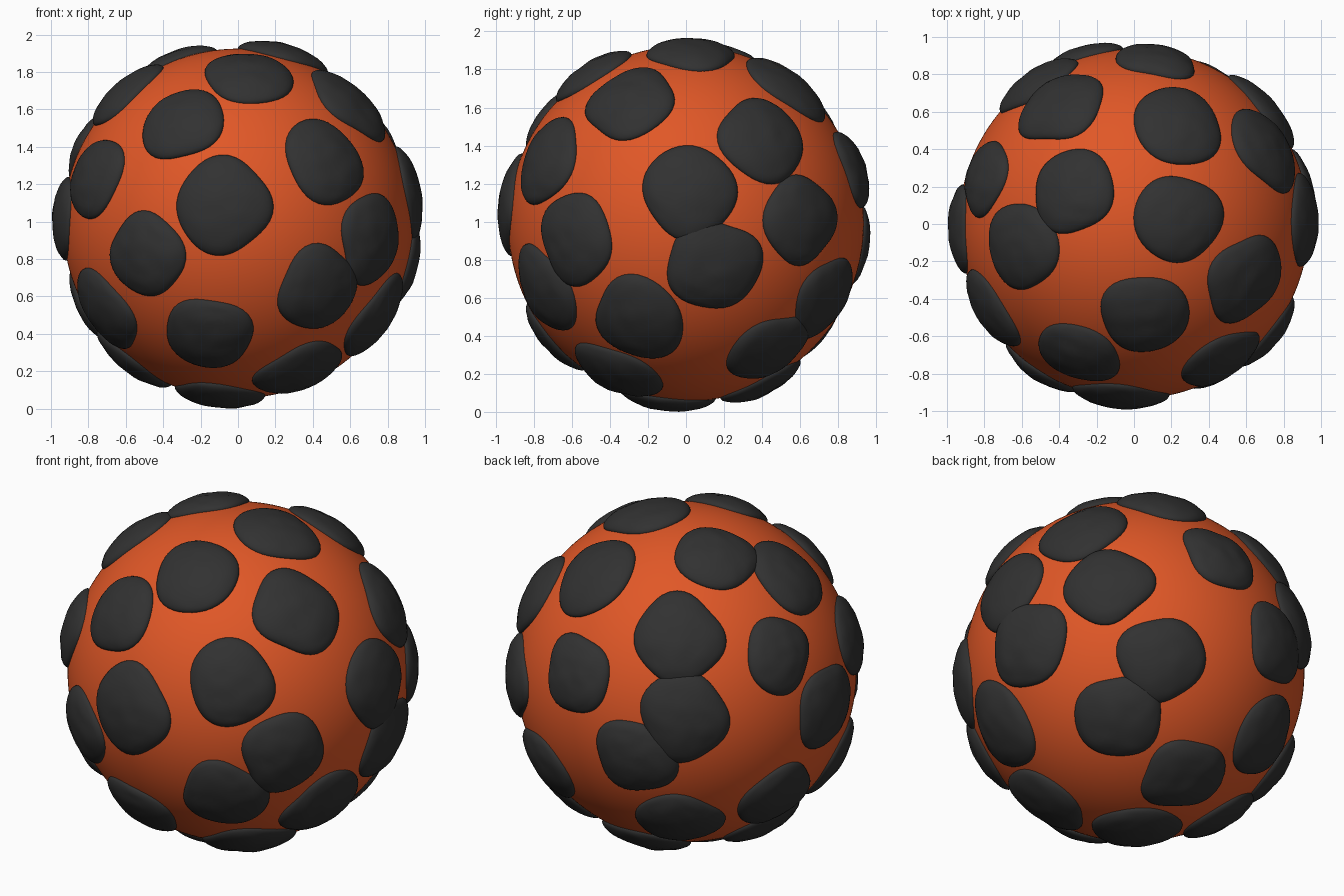
import bpy, bmesh, math, random
from mathutils import Vector, noise

random.seed(7)
if "Cube" in bpy.data.objects:
    bpy.data.objects.remove(bpy.data.objects["Cube"])

CENTRE = Vector((0, 0, .99))
BODY_RADIUS = .935
PATCH_HEIGHT = .06


def make_material(name, colour):
    material = bpy.data.materials.new(name)
    material.use_nodes = True
    material.diffuse_color = colour
    shader = next(n for n in material.node_tree.nodes if n.type == "BSDF_PRINCIPLED")
    shader.inputs["Base Color"].default_value = colour
    shader.inputs["Roughness"].default_value = .8
    return material


def ico_object(name, subdivisions, material, shape):
    """Make an icosphere whose vertices are moved by the shape function."""
    bm = bmesh.new()
    bmesh.ops.create_icosphere(bm, subdivisions=subdivisions, radius=1)
    for vert in bm.verts:
        vert.co = shape(vert.co.copy())
    for face in bm.faces:
        face.smooth = True
    mesh = bpy.data.meshes.new(name)
    bm.to_mesh(mesh)
    bm.free()
    mesh.materials.append(material)
    obj = bpy.data.objects.new(name, mesh)
    obj.location = CENTRE
    bpy.context.collection.objects.link(obj)
    return obj


def patch_shape(direction, radius):
    """Return a function that wraps a flattened pebble over the ball."""
    turn = direction.to_track_quat("Z", "Y")
    offset = Vector([random.uniform(-9, 9) for axis in range(3)])
    waves = [(n, random.uniform(.02, .05), random.uniform(0, math.tau)) for n in (2, 3, 4)]

    def shape(point):
        around = math.atan2(point.y, point.x)
        spread = math.hypot(point.x, point.y)
        outline = 1 + sum(size * math.cos(n * around + phase) for n, size, phase in waves)
        tilt = radius * outline * spread / BODY_RADIUS
        lift = BODY_RADIUS + PATCH_HEIGHT * point.z
        lift += .007 * noise.noise(point * 3 + offset) * max(point.z, 0)
        local = Vector((math.sin(tilt) * math.cos(around),
                        math.sin(tilt) * math.sin(around),
                        math.cos(tilt)))
        return turn @ (local * lift)

    return shape


orange = make_material("orange", (.75, .096, .02, 1))
charcoal = make_material("charcoal", (.031, .031, .031, 1))

# Round body
ico_object("ball_body", 6, orange, lambda point: point * BODY_RADIUS)

# Raised patches: direction from the centre of the ball, then patch radius
patches = {
    "front": [
        (-.08, -.93, .10, .26), (-.50, -.78, -.17, .23), (-.30, -.70, .54, .23),
        (.46, -.72, .33, .24), (.71, -.58, -.08, .24), (.43, -.74, -.35, .24),
        (-.16, -.70, -.60, .24), (-.78, -.47, .25, .23), (-.72, -.38, -.47, .24),
    ],
    "top": [
        (.06, -.49, .79, .24), (.61, -.30, .65, .25), (-.61, -.12, .70, .24),
        (.24, .03, .90, .24), (.24, .54, .73, .25), (-.33, .18, .86, .23),
        (-.40, .64, .56, .25),
    ],
    "left": [
        (.92, .02, .17, .25), (.89, .15, -.22, .25), (.74, -.25, -.51, .25),
        (.70, .40, .44, .25), (.70, .61, .02, .24),
    ],
    "back": [
        (.12, .88, .29, .22), (.42, .74, -.40, .24), (-.52, .76, .15, .25),
        (-.28, .89, -.11, .23),
    ],
    "right": [
        (-.80, .25, .41, .21), (-.77, .24, -.45, .24), (-.93, -.02, .03, .24),
    ],
    "bottom": [
        (.34, -.37, -.80, .25), (-.10, -.10, -.93, .25), (.48, .44, -.66, .24),
        (-.02, .41, -.84, .24), (-.40, .64, -.55, .24), (-.57, .06, -.74, .24),
    ],
}
for side, spots in patches.items():
    for number, (x, y, z, radius) in enumerate(spots, 1):
        shape = patch_shape(Vector((x, y, z)).normalized(), radius)
        ico_object(f"{side}_patch_{number}", 4, charcoal, shape)
